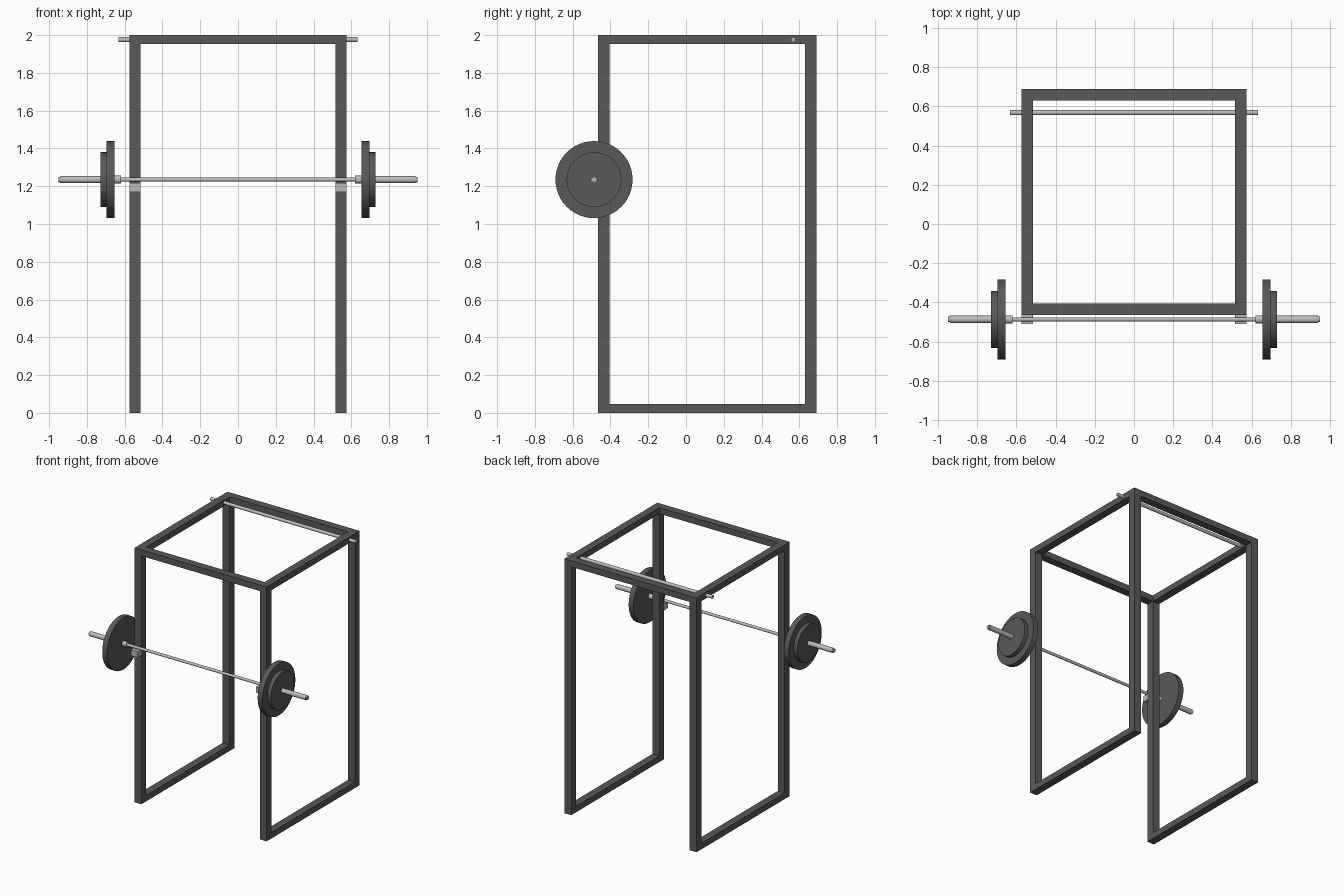
import bpy
import math

cube = bpy.data.objects.get("Cube")
if cube:
    bpy.data.objects.remove(cube, do_unlink=True)


def material(name, value):
    mat = bpy.data.materials.new(name)
    mat.use_nodes = True
    colour = (value, value, value, 1)
    mat.diffuse_color = colour
    mat.node_tree.nodes["Principled BSDF"].inputs["Base Color"].default_value = colour
    return mat


DARK = material("dark grey", 0.1)
STEEL = material("light steel", 0.5)


def box(name, low, high, mat):
    """Axis-aligned box between two corners."""
    centre = [(a + b) / 2 for a, b in zip(low, high)]
    bpy.ops.mesh.primitive_cube_add(size=1, location=centre)
    obj = bpy.context.object
    obj.name = name
    obj.scale = [b - a for a, b in zip(low, high)]
    bpy.ops.object.transform_apply(location=False, rotation=False, scale=True)
    obj.data.materials.append(mat)


def rod(name, x0, x1, y, z, radius, mat, sides=16):
    """Cylinder lying along x."""
    bpy.ops.mesh.primitive_cylinder_add(
        vertices=sides, radius=radius, depth=abs(x1 - x0),
        location=((x0 + x1) / 2, y, z), rotation=(0, math.pi / 2, 0))
    obj = bpy.context.object
    obj.name = name
    obj.data.materials.append(mat)
    bpy.ops.object.shade_smooth_by_angle(angle=math.radians(40))


# Frame extents and tube sizes
IN, OUT = 0.515, 0.575
FRONT, BACK = -0.465, 0.69
TUBE, RAIL, TOP = 0.06, 0.048, 2.0
BAR_Y, BAR_Z = -0.487, 1.235

for side, s in (("left", 1), ("right", -1)):
    x0, x1 = sorted((s * IN, s * OUT))
    # Uprights
    box(side + "_front_upright", (x0, FRONT, 0), (x1, FRONT + TUBE, TOP), DARK)
    box(side + "_back_upright", (x0, BACK - TUBE, 0), (x1, BACK, TOP), DARK)
    # Floor and top side rails
    for label, z in (("floor", 0), ("top", TOP - RAIL)):
        box(f"{side}_{label}_rail", (x0, FRONT + TUBE, z),
            (x1, BACK - TUBE, z + RAIL), DARK)
    # Bar rest on the front upright
    box(side + "_bar_rest", (x0, -0.51, 1.17), (x1, FRONT, 1.217), STEEL)
    # Barbell end: collar, sleeve, cap and two weight plates
    rod(side + "_collar", s * 0.62, s * 0.655, BAR_Y, BAR_Z, 0.021, STEEL)
    rod(side + "_sleeve", s * 0.655, s * 0.94, BAR_Y, BAR_Z, 0.019, STEEL)
    rod(side + "_sleeve_cap", s * 0.94, s * 0.95, BAR_Y, BAR_Z, 0.014, STEEL)
    rod(side + "_large_plate", s * 0.655, s * 0.697, BAR_Y, BAR_Z, 0.204, DARK, 48)
    rod(side + "_small_plate", s * 0.697, s * 0.729, BAR_Y, BAR_Z, 0.145, DARK, 48)

# Top cross members
for label, y in (("front", FRONT), ("back", BACK - TUBE)):
    box(label + "_cross_member", (-IN, y, TOP - RAIL), (IN, y + TUBE, TOP), DARK)

# Barbell shaft and pull-up bar
rod("barbell_shaft", -0.62, 0.62, BAR_Y, BAR_Z, 0.011, STEEL)
rod("pull_up_bar", -0.632, 0.632, 0.568, 1.976, 0.013, STEEL)
